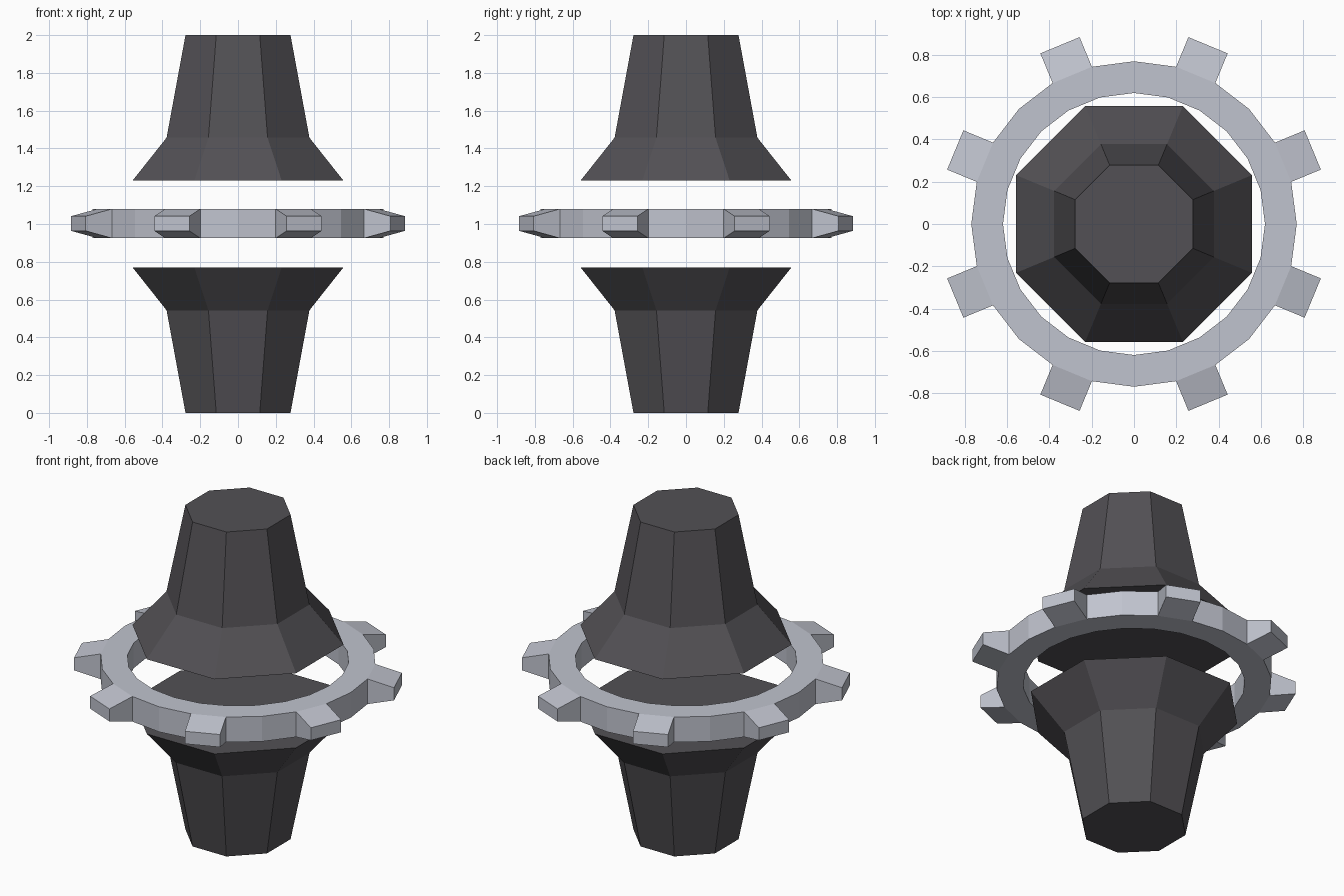
import bpy, bmesh
from math import cos, sin, pi, radians
from mathutils import Vector

cube = bpy.data.objects.get("Cube")
if cube:
    bpy.data.objects.remove(cube)


def material(name, color):
    mat = bpy.data.materials.new(name)
    mat.use_nodes = True
    mat.diffuse_color = color
    mat.node_tree.nodes["Principled BSDF"].inputs["Base Color"].default_value = color
    return mat


dark = material("dark grey", (0.085, 0.081, 0.090, 1))
silver = material("light silver", (0.53, 0.55, 0.62, 1))


def finish(bm, name, mat):
    bmesh.ops.recalc_face_normals(bm, faces=bm.faces)
    mesh = bpy.data.meshes.new(name)
    bm.to_mesh(mesh)
    bm.free()
    mesh.materials.append(mat)
    obj = bpy.data.objects.new(name, mesh)
    bpy.context.collection.objects.link(obj)
    return obj


def loop(bm, sides, radius, z, offset=0.0):
    angles = [2 * pi * i / sides + offset for i in range(sides)]
    return [bm.verts.new((radius * cos(a), radius * sin(a), z)) for a in angles]


def bridge(bm, a, b):
    n = len(a)
    return [bm.faces.new((a[i], a[(i + 1) % n], b[(i + 1) % n], b[i])) for i in range(n)]


# Flared octagonal end pieces, given as (flat-to-centre distance, height)
def end_piece(name, profile):
    bm = bmesh.new()
    rings = [loop(bm, 8, flat / cos(pi / 8), z, pi / 8) for flat, z in profile]
    for a, b in zip(rings, rings[1:]):
        bridge(bm, a, b)
    bm.faces.new(rings[0])
    bm.faces.new(rings[-1])
    finish(bm, name, dark)


lower = [(0.278, 0), (0.378, 0.543), (0.558, 0.77)]
end_piece("lower_flared_end", lower)
end_piece("upper_flared_end", [(flat, 2 - z) for flat, z in lower])

# Toothed ring between the ends
LOW, HIGH = 0.925, 1.08
MID = (LOW + HIGH) / 2
bm = bmesh.new()
outer_low, outer_high = loop(bm, 24, 0.77, LOW), loop(bm, 24, 0.77, HIGH)
inner_low, inner_high = loop(bm, 24, 0.62, LOW), loop(bm, 24, 0.62, HIGH)
outer_faces = bridge(bm, outer_low, outer_high)
bridge(bm, outer_high, inner_high)
bridge(bm, inner_high, inner_low)
bridge(bm, inner_low, outer_low)

# Teeth: every third outer face pulled outward and thinned to half height
for k in range(8):
    face = outer_faces[3 * k + 1]
    angle = radians(45 * k + 22.5)
    push = Vector((cos(angle), sin(angle), 0)) * 0.152
    tip = bmesh.ops.extrude_discrete_faces(bm, faces=[face])["faces"][0]
    for v in tip.verts:
        v.co += push
        v.co.z = MID + (v.co.z - MID) * 0.5
finish(bm, "toothed_ring", silver)
